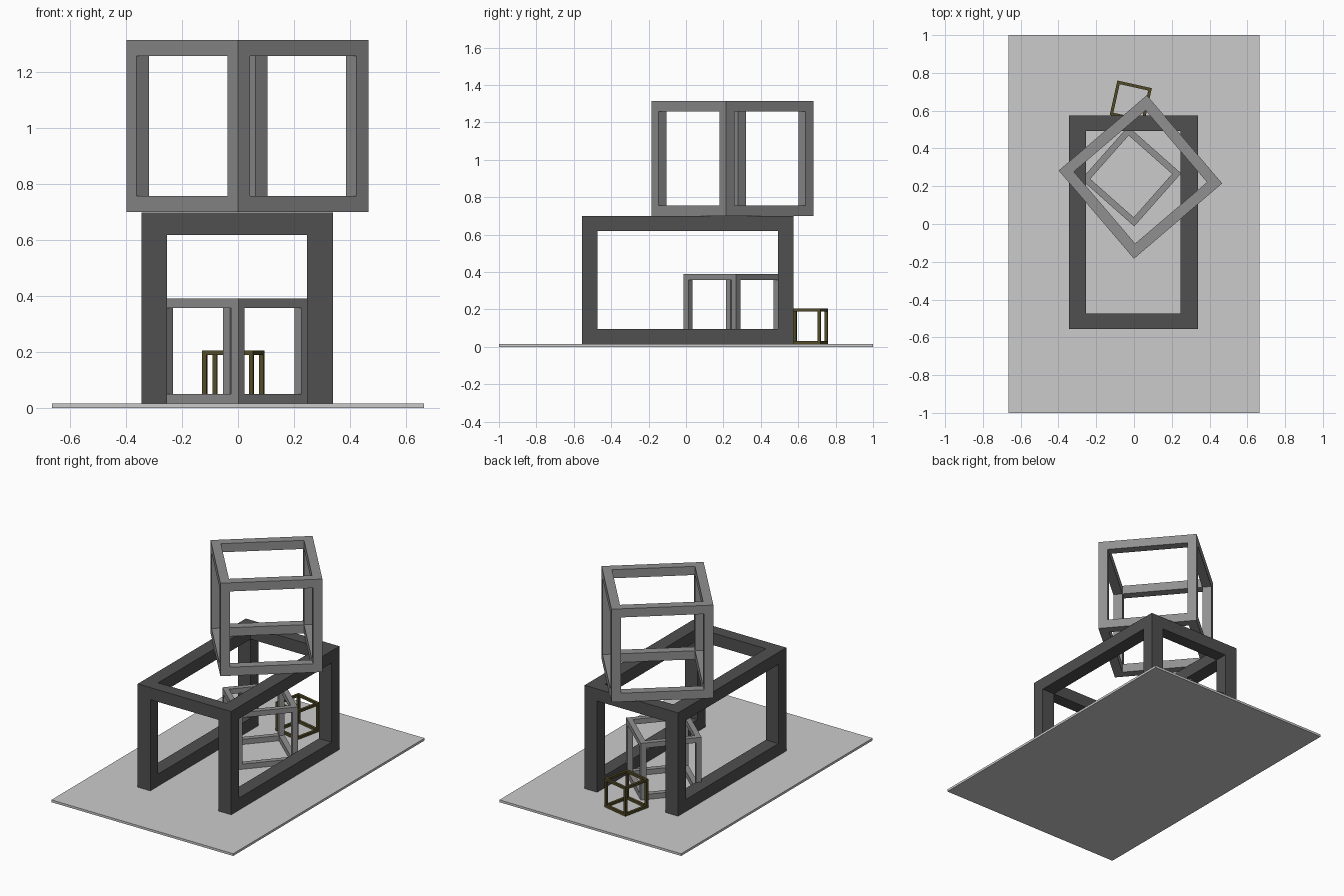
import bpy, bmesh
from math import radians
from mathutils import Vector

if "Cube" in bpy.data.objects:
    bpy.data.objects.remove(bpy.data.objects["Cube"])


def material(name, rgb):
    m = bpy.data.materials.new(name)
    m.diffuse_color = (*rgb, 1)
    m.use_nodes = True
    m.node_tree.nodes["Principled BSDF"].inputs["Base Color"].default_value = m.diffuse_color
    return m


def cage(name, size, beam, loc, angle, mat, omit=()):
    """Open box frame: a 3x3x3 cell grid keeping only edge beams, outer skin only."""
    cuts = [(-s / 2, -s / 2 + b, s / 2 - b, s / 2) for s, b in zip(size, beam)]
    cells = {(i, j, k) for i in range(3) for j in range(3) for k in range(3)
             if (i, j, k).count(1) < 2 and (i, j, k) not in omit}
    bm = bmesh.new()
    verts = {}

    def vert(p):
        if p not in verts:
            verts[p] = bm.verts.new([cuts[a][p[a]] for a in range(3)])
        return verts[p]

    for c in cells:
        for axis in range(3):
            u, v = (axis + 1) % 3, (axis + 2) % 3
            for side in (0, 1):
                near = list(c)
                near[axis] += 2 * side - 1
                if tuple(near) in cells:
                    continue
                loop = []
                for du, dv in ((0, 0), (1, 0), (1, 1), (0, 1)):
                    p = list(c)
                    p[axis] += side
                    p[u] += du
                    p[v] += dv
                    loop.append(vert(tuple(p)))
                bm.faces.new(loop if side else loop[::-1])
    me = bpy.data.meshes.new(name)
    bm.to_mesh(me)
    bm.free()
    ob = bpy.data.objects.new(name, me)
    bpy.context.collection.objects.link(ob)
    ob.location = Vector(loc)
    ob.rotation_euler.z = radians(angle)
    me.materials.append(mat)
    return ob


dark = material("dark_grey", (0.08, 0.08, 0.08))
mid = material("mid_grey", (0.28, 0.28, 0.28))
olive = material("olive", (0.085, 0.07, 0.02))
T = 0.015  # plate thickness

# Ground plate
bpy.ops.mesh.primitive_cube_add(size=1, location=(0, 0, T / 2))
plate = bpy.context.object
plate.name = "base_plate"
plate.scale = (1.33, 2, T)

# Large table-like frame, with no bottom rail at the front and back
cage("large_frame", (0.684, 1.13, 0.683), (0.092, 0.082, 0.08),
     (-0.003, 0.01, T + 0.3415), 0, dark, omit={(1, 0, 0), (1, 2, 0)})

# Turned cube frame resting on top
cage("upper_cube_frame", (0.614, 0.614, 0.615), (0.057,) * 3,
     (0.034, 0.249, 1.0065), 40.5, mid)

# Turned cube frame inside the large one
cage("inner_cube_frame", (0.375, 0.375, 0.375), (0.034,) * 3,
     (-0.015, 0.252, T + 0.1875), 48.5, mid)

# Small cube frame behind
cage("small_cube_frame", (0.187, 0.187, 0.19), (0.016,) * 3,
     (-0.017, 0.648, T + 0.095), -12.5, olive)
